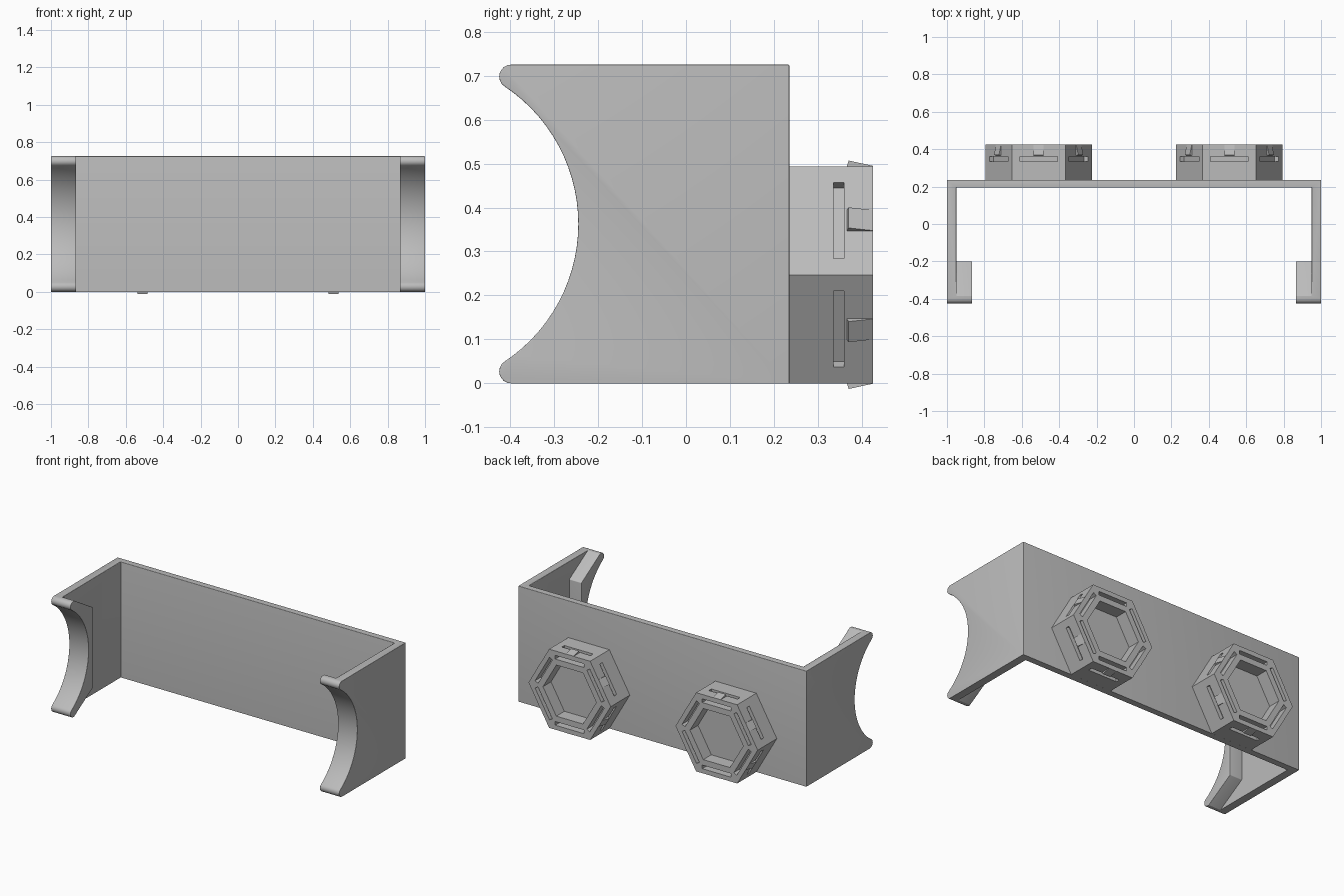
import bpy, bmesh, math
from mathutils import Vector

if "Cube" in bpy.data.objects:
    bpy.data.objects.remove(bpy.data.objects["Cube"])

grey = bpy.data.materials.new("light grey")
grey.diffuse_color = (0.5, 0.5, 0.5, 1)
grey.use_nodes = True
grey.node_tree.nodes["Principled BSDF"].inputs["Base Color"].default_value = grey.diffuse_color


def make_object(name, bm):
    bmesh.ops.recalc_face_normals(bm, faces=bm.faces)
    mesh = bpy.data.meshes.new(name)
    bm.to_mesh(mesh)
    bm.free()
    ob = bpy.data.objects.new(name, mesh)
    bpy.context.collection.objects.link(ob)
    mesh.materials.append(grey)
    return ob


def prism(bm, points, offset):
    """Extrude a closed 3D outline along an offset."""
    face = bm.faces.new([bm.verts.new(p) for p in points])
    ext = bmesh.ops.extrude_face_region(bm, geom=[face], use_keep_orig=True)
    verts = [g for g in ext["geom"] if isinstance(g, bmesh.types.BMVert)]
    bmesh.ops.translate(bm, verts=verts, vec=offset)


def side_part(name, profile, x0, x1):
    bm = bmesh.new()
    prism(bm, [(x0, y, z) for y, z in profile], Vector((x1 - x0, 0, 0)))
    return make_object(name, bm)


def boolean(target, tool, operation):
    """Apply a boolean and remove the tool."""
    mod = target.modifiers.new("join", "BOOLEAN")
    mod.operation, mod.object, mod.solver = operation, tool, "EXACT"
    dg = bpy.context.evaluated_depsgraph_get()
    mesh = bpy.data.meshes.new_from_object(target.evaluated_get(dg))
    target.modifiers.clear()
    target.data = mesh
    bpy.data.objects.remove(tool)


def smooth(ob):
    bpy.context.view_layer.objects.active = ob
    for o in bpy.context.selected_objects:
        o.select_set(False)
    ob.select_set(True)
    bpy.ops.object.shade_smooth_by_angle(angle=math.radians(30))


# Bracket outline: concave front between two rounded horns
H, BACK, MID = 0.725, 0.235, 0.3625
R, TIP, TIP_Y = 0.376, 0.027, -0.398
ARC_Y = -0.245 - R
swing = math.atan2(MID - TIP, TIP_Y - ARC_Y)


def arc(cy, cz, r, a0, a1, n):
    return [(cy + r * math.cos(a0 + (a1 - a0) * i / n),
             cz + r * math.sin(a0 + (a1 - a0) * i / n)) for i in range(n + 1)]


front = (arc(TIP_Y, H - TIP, TIP, math.pi / 2, math.pi + swing, 8)
         + arc(ARC_Y, MID, R, swing, -swing, 28)[1:-1]
         + arc(TIP_Y, TIP, TIP, math.pi - swing, 1.5 * math.pi, 8))
arm_profile = front + [(BACK, 0), (BACK, H)]
lip_profile = front + [(-0.385, 0), (-0.2, 0.112), (-0.2, H - 0.112), (-0.385, H)]

# Back plate, two arms and two inward lips, joined into one body
bracket = side_part("bracket", [(0.195, 0), (BACK, 0), (BACK, H), (0.195, H)], -1, 1)
for s in (-1, 1):
    boolean(bracket, side_part("arm", arm_profile, s * 0.95, s), "UNION")
    boolean(bracket, side_part("lip", lip_profile, s * 0.865, s), "UNION")

# Round the outer edges, leaving the base flat
bm = bmesh.new()
bm.from_mesh(bracket.data)
bmesh.ops.remove_doubles(bm, verts=bm.verts, dist=1e-4)
bmesh.ops.dissolve_limit(bm, angle_limit=math.radians(1), verts=bm.verts, edges=bm.edges)
edges = [e for e in bm.edges if e.is_manifold and e.is_convex
         and e.calc_face_angle(0) > math.radians(40)
         and max(v.co.z for v in e.verts) > 0.002]
bmesh.ops.bevel(bm, geom=edges, offset=0.014, segments=4, profile=0.5,
                affect="EDGES", clamp_overlap=True)
bm.to_mesh(bracket.data)
bm.free()
smooth(bracket)

# Hexagonal sockets on the back
HEX_R, HEX_Z, END = 0.285, 0.247, 0.425
APO = HEX_R * math.cos(math.pi / 6)


def hexagon(bm, cx, r, y0, y1):
    pts = [(cx + r * math.cos(k * math.pi / 3), y0, HEX_Z + r * math.sin(k * math.pi / 3))
           for k in range(6)]
    prism(bm, pts, Vector((0, y1 - y0, 0)))


def facet_point(cx, k, t, n, y):
    """Point on facet k: t along the facet, n outward from the axis."""
    a = math.pi / 6 + k * math.pi / 3
    return (cx + n * math.cos(a) - t * math.sin(a), y,
            HEX_Z + n * math.sin(a) + t * math.cos(a))


def facet_prism(bm, cx, k, half, section):
    pts = [facet_point(cx, k, -half, n, y) for n, y in section]
    step = Vector(facet_point(cx, k, half, 0, 0)) - Vector(facet_point(cx, k, -half, 0, 0))
    prism(bm, pts, step)


def rect(n0, n1, y0, y1):
    return [(n0, y0), (n1, y0), (n1, y1), (n0, y1)]


for side, cx in (("left", -0.51), ("right", 0.51)):
    bm = bmesh.new()
    hexagon(bm, cx, HEX_R, 0.225, END)
    socket = make_object(side + "_hex_socket", bm)
    # Centre recess, end slots and facet slots
    bm = bmesh.new()
    hexagon(bm, cx, 0.185, END - 0.08, END + 0.05)
    for k in range(6):
        facet_prism(bm, cx, k, 0.1, rect(0.196, 0.219, 0.37, END + 0.05))
        facet_prism(bm, cx, k, 0.1, rect(APO - 0.025, APO + 0.05, 0.335, 0.36))
    boolean(socket, make_object("slot_cutter", bm), "DIFFERENCE")
    # Wedge clip on each facet
    bm = bmesh.new()
    for k in range(6):
        facet_prism(bm, cx, k, 0.027, [(APO - 0.01, 0.363), (APO + 0.013, 0.37),
                                       (APO + 0.001, END), (APO - 0.01, END)])
    make_object(side + "_clips", bm)
